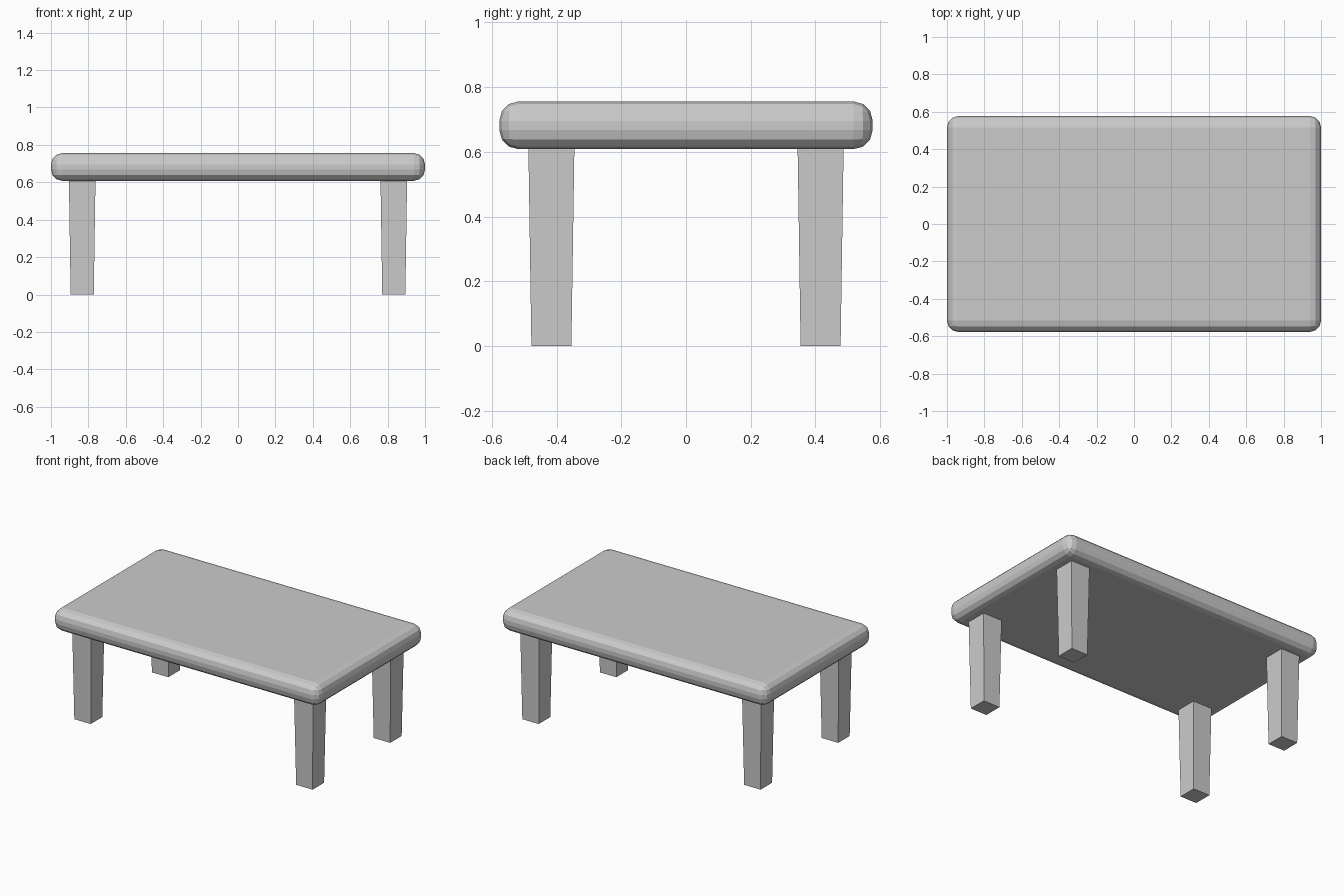
import bpy, bmesh

if "Cube" in bpy.data.objects:
    bpy.data.objects.remove(bpy.data.objects["Cube"])

def make_object(name, bm):
    bmesh.ops.recalc_face_normals(bm, faces=bm.faces)
    mesh = bpy.data.meshes.new(name)
    bm.to_mesh(mesh)
    bm.free()
    obj = bpy.data.objects.new(name, mesh)
    bpy.context.collection.objects.link(obj)
    return obj

def box(size, centre):
    bm = bmesh.new()
    bmesh.ops.create_cube(bm, size=1)
    bmesh.ops.scale(bm, vec=size, verts=bm.verts)
    bmesh.ops.translate(bm, vec=centre, verts=bm.verts)
    return bm

# Tabletop: thick slab with rounded, faceted edges
Z_BOTTOM, Z_TOP = 0.608, 0.756
bm = box((2.0, 1.154, Z_TOP - Z_BOTTOM), (0, 0, (Z_TOP + Z_BOTTOM) / 2))
bmesh.ops.bevel(bm, geom=bm.edges[:], offset=0.06, segments=3,
                profile=0.5, affect='EDGES')
make_object("tabletop", bm)

# Legs: square posts tapering slightly towards the floor
LEG_X, LEG_Y = 0.833, 0.416
for x_name, sx in (("left", -1), ("right", 1)):
    for y_name, sy in (("front", -1), ("back", 1)):
        bm = box((0.142, 0.142, Z_BOTTOM), (0, 0, Z_BOTTOM / 2))
        feet = [v for v in bm.verts if v.co.z < 0.1]
        bmesh.ops.scale(bm, vec=(0.87, 0.87, 1), verts=feet)
        leg = make_object(f"{y_name}_{x_name}_leg", bm)
        leg.location = (sx * LEG_X, sy * LEG_Y, 0)
